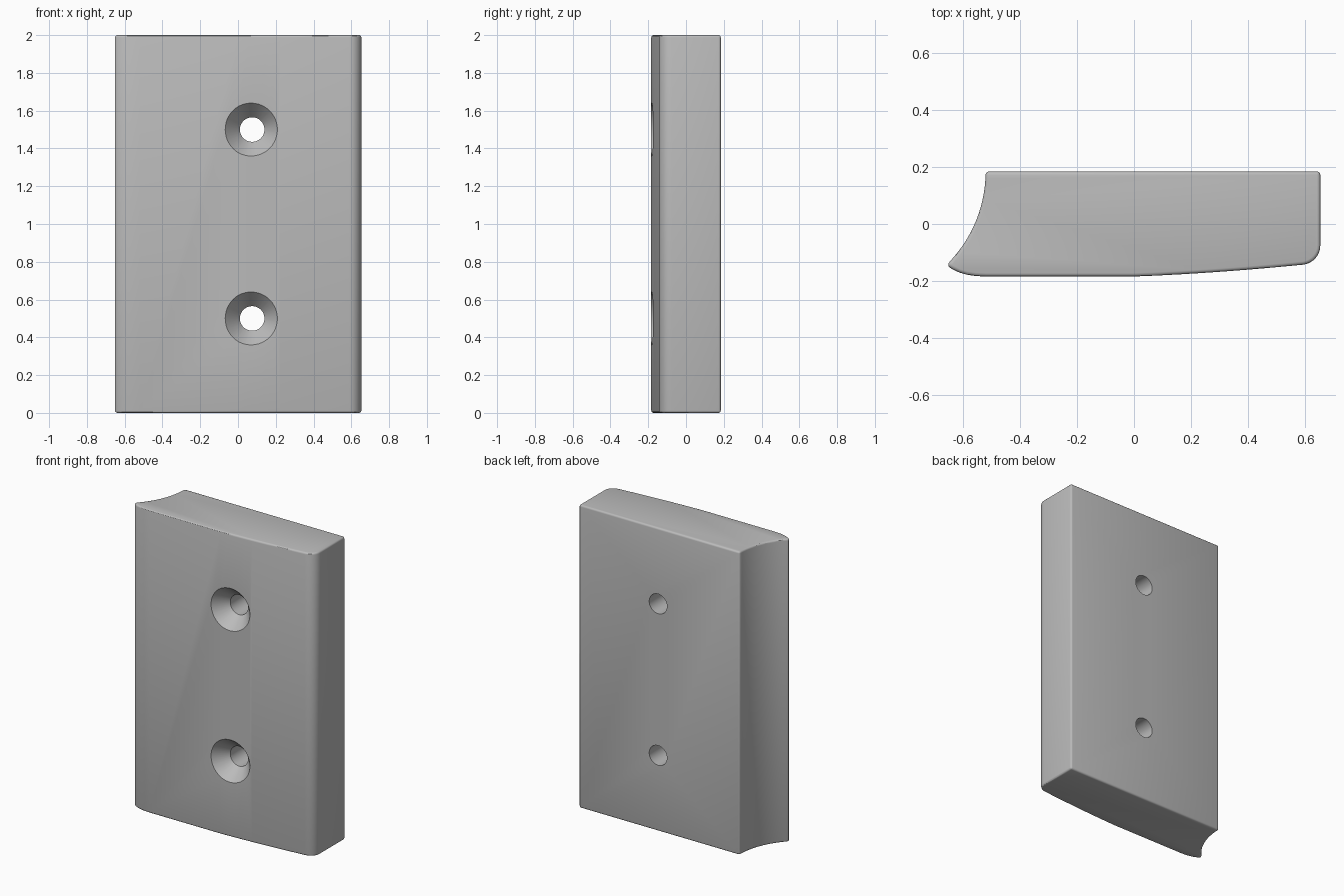
import bpy, bmesh, math
from mathutils import Vector

if "Cube" in bpy.data.objects:
    bpy.data.objects.remove(bpy.data.objects["Cube"], do_unlink=True)

HEIGHT, HALF_DEPTH = 2.0, 0.184
HOLE_X, HOLE_Z = 0.075, (0.5, 1.5)

grey = bpy.data.materials.new("plain grey")
grey.use_nodes = True
grey.diffuse_color = (0.5, 0.5, 0.5, 1)
grey.node_tree.nodes["Principled BSDF"].inputs["Base Color"].default_value = (0.5, 0.5, 0.5, 1)


def arc(cx, cy, r, start, end, n):
    """Points on a circular arc, angles in degrees."""
    angles = [math.radians(start + (end - start) * i / n) for i in range(n + 1)]
    return [(cx + r * math.cos(a), cy + r * math.sin(a)) for a in angles]


def bezier(a, b, c, n):
    """Points on a quadratic curve."""
    a, b, c = Vector(a), Vector(b), Vector(c)
    ts = [i / n for i in range(n + 1)]
    return [tuple(a * (1 - t) ** 2 + b * 2 * t * (1 - t) + c * t * t) for t in ts]


def make_object(name, bm):
    bmesh.ops.recalc_face_normals(bm, faces=bm.faces)
    mesh = bpy.data.meshes.new(name)
    bm.to_mesh(mesh)
    bm.free()
    mesh.materials.append(grey)
    obj = bpy.data.objects.new(name, mesh)
    bpy.context.collection.objects.link(obj)
    return obj


# Plate cross-section: bowed front, rounded corner, flat back, scooped side
profile = bezier((-0.656, -0.145), (-0.61, -0.184), (-0.52, -0.184), 5)
profile += bezier((0.0, -HALF_DEPTH), (0.27, -0.174), (0.588, -0.143), 10)
profile += arc(0.585, -0.075, 0.068, -82, 0, 8)
profile += [(0.653, HALF_DEPTH)]
profile += arc(-0.979, HALF_DEPTH, 0.459, 0, -43, 14)

bm = bmesh.new()
base = bm.faces.new([bm.verts.new((x, y, 0)) for x, y in profile])
top = bmesh.ops.extrude_face_region(bm, geom=[base])["geom"]
bmesh.ops.translate(bm, vec=(0, 0, HEIGHT),
                    verts=[g for g in top if isinstance(g, bmesh.types.BMVert)])
plate = make_object("plate", bm)

# Soft rim along the sharp edges
bevel = plate.modifiers.new("rim", 'BEVEL')
bevel.width = 0.012
bevel.segments = 3
bevel.limit_method = 'ANGLE'
bevel.angle_limit = math.radians(35)

# Countersunk screw holes: a revolved cutter, run out past both faces
outline = [(0.148, -0.19), (0.065, -0.095), (0.065, 0.3)]
outline = [(0.0, -0.19)] + outline + [(0.0, 0.3)]
bm = bmesh.new()
for z in HOLE_Z:
    verts = [bm.verts.new((HOLE_X + r, y, z)) for r, y in outline]
    edges = [bm.edges.new(pair) for pair in zip(verts, verts[1:])]
    bmesh.ops.spin(bm, geom=verts + edges, cent=(HOLE_X, 0, z), axis=(0, 1, 0),
                   angle=math.tau, steps=48)
bmesh.ops.remove_doubles(bm, verts=bm.verts, dist=0.0001)
cutter = make_object("hole_cutter", bm)
cutter.hide_render = True
cutter.hide_set(True)

cut = plate.modifiers.new("screw holes", 'BOOLEAN')
cut.operation = 'DIFFERENCE'
cut.solver = 'EXACT'
cut.object = cutter

# Apply the modifiers, remove the cutter and smooth the curved faces
bpy.context.view_layer.objects.active = plate
plate.select_set(True)
for name in ("rim", "screw holes"):
    bpy.ops.object.modifier_apply(modifier=name)
bpy.data.objects.remove(cutter, do_unlink=True)
bpy.ops.object.shade_smooth_by_angle(angle=math.radians(30))
